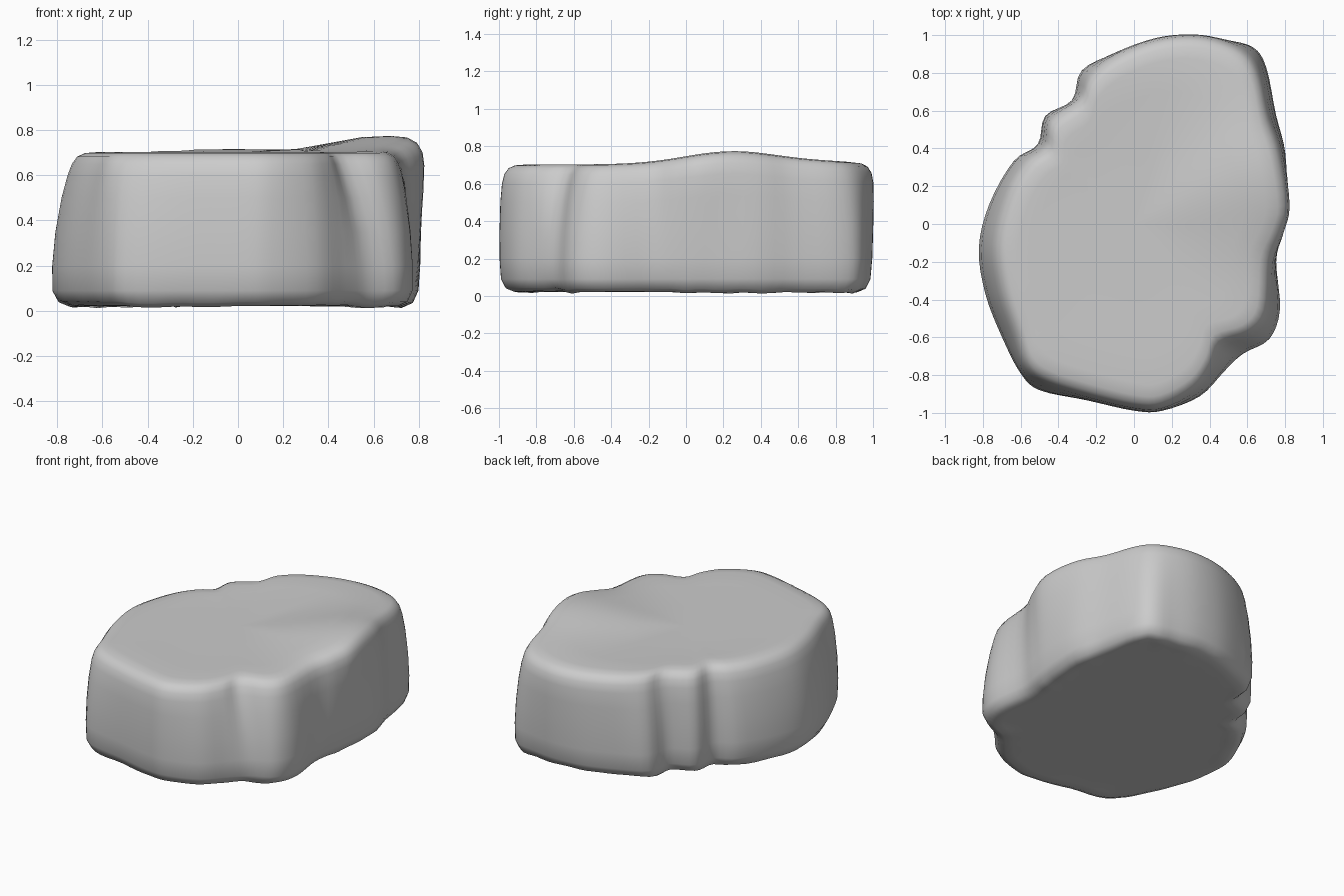
import bpy, bmesh, random
from math import exp, hypot
from mathutils import Vector

if "Cube" in bpy.data.objects:
    bpy.data.objects.remove(bpy.data.objects["Cube"])
random.seed(4)

# Paired outline points: lower x, y and upper x, y, counter-clockwise
PAIRS = [
    (.79, .10, .825, .10), (.80, .36, .78, .38), (.75, .58, .72, .56),
    (.70, .83, .67, .78), (.63, .935, .60, .90), (.48, .97, .47, .97),
    (.30, .99, .31, 1.0), (.10, .97, .12, .98), (-.10, .90, -.09, .90),
    (-.28, .81, -.23, .79), (-.33, .65, -.29, .66), (-.47, .57, -.44, .55),
    (-.51, .42, -.47, .41), (-.64, .33, -.57, .33), (-.77, .10, -.67, .17),
    (-.825, -.13, -.74, -.10), (-.79, -.37, -.71, -.36), (-.70, -.60, -.63, -.60),
    (-.60, -.79, -.57, -.76), (-.50, -.88, -.46, -.84), (-.25, -.93, -.25, -.91),
    (.00, -.985, .00, -.97), (.15, -.985, .15, -.97), (.35, -.91, .32, -.88),
    (.48, -.78, .41, -.76), (.58, -.69, .46, -.64), (.72, -.61, .62, -.58),
    (.775, -.45, .705, -.47), (.75, -.20, .73, -.20), (.77, -.05, .79, -.05),
]
STEPS = 4
TOP = .70


def spline(points):
    """Closed smooth curve through the points."""
    out, n = [], len(points)
    for i in range(n):
        p0, p1, p2, p3 = (points[(i + k) % n] for k in (-1, 0, 1, 2))
        for s in range(STEPS):
            t = s / STEPS
            out.append(.5 * (2 * p1 + (p2 - p0) * t + (2 * p0 - 5 * p1 + 4 * p2 - p3) * t * t
                             + (3 * p1 - p0 - 3 * p2 + p3) * t ** 3))
    return out


def lift(x, y):
    """Extra height of the raised right-hand rim."""
    side = min(max((x - .1) / .5, 0), 1)
    return .07 * side * side * (3 - 2 * side) * exp(-((y - .25) / .36) ** 2) \
        + .012 * exp(-((y - .8) / .3) ** 2)


lower = spline([Vector(p[:2]) for p in PAIRS])
upper = spline([Vector(p[2:]) for p in PAIRS])
count = len(lower)
ragged = [random.uniform(-.012, .008) for _ in PAIRS]

# Profile rows: height, blend from lower to upper outline, inset, scale
ROWS = [
    (.022, 0, 0, .4), (.022, 0, 0, .75), (.022, 0, .13, 1), (.022, 0, .075, 1),
    (.04, 0, .03, 1), (.09, 0, .004, 1), (.20, .10, -.005, 1), (.35, .30, -.008, 1),
    (.50, .62, -.008, 1), (.60, .88, -.003, 1), (.65, .98, .008, 1),
    (.682, 1, .03, 1), (.698, 1, .065, 1), (.703, 1, .13, 1), (.70, 1, 0, .7), (.70, 1, 0, .35),
]

# Stone body lofted through the rows
bm = bmesh.new()
rings = []
for r, (z, blend, inset, scale) in enumerate(ROWS):
    ring = []
    for i in range(count):
        p = lower[i].lerp(upper[i], blend)
        p *= scale * (1 - inset / hypot(*p))
        h = z + lift(p.x, p.y) * (z / TOP) ** 2
        if r in (3, 4):
            h += ragged[i // STEPS] * (1 - abs(i % STEPS - 1.5) / 2.5)
        ring.append(bm.verts.new((p.x, p.y, max(h, 0))))
    rings.append(ring)
for a, b in zip(rings, rings[1:]):
    for i in range(count):
        j = (i + 1) % count
        bm.faces.new((a[i], a[j], b[j], b[i]))

# Closed underside and top
for ring, z in ((rings[0], .022), (rings[-1], .70)):
    mid = bm.verts.new((0, 0, z))
    for i in range(count):
        bm.faces.new((ring[i], ring[(i + 1) % count], mid))
bmesh.ops.recalc_face_normals(bm, faces=bm.faces)
for f in bm.faces:
    f.smooth = True

mesh = bpy.data.meshes.new("stone_slab")
bm.to_mesh(mesh)
bm.free()
stone = bpy.data.objects.new("stone_slab", mesh)
bpy.context.collection.objects.link(stone)
